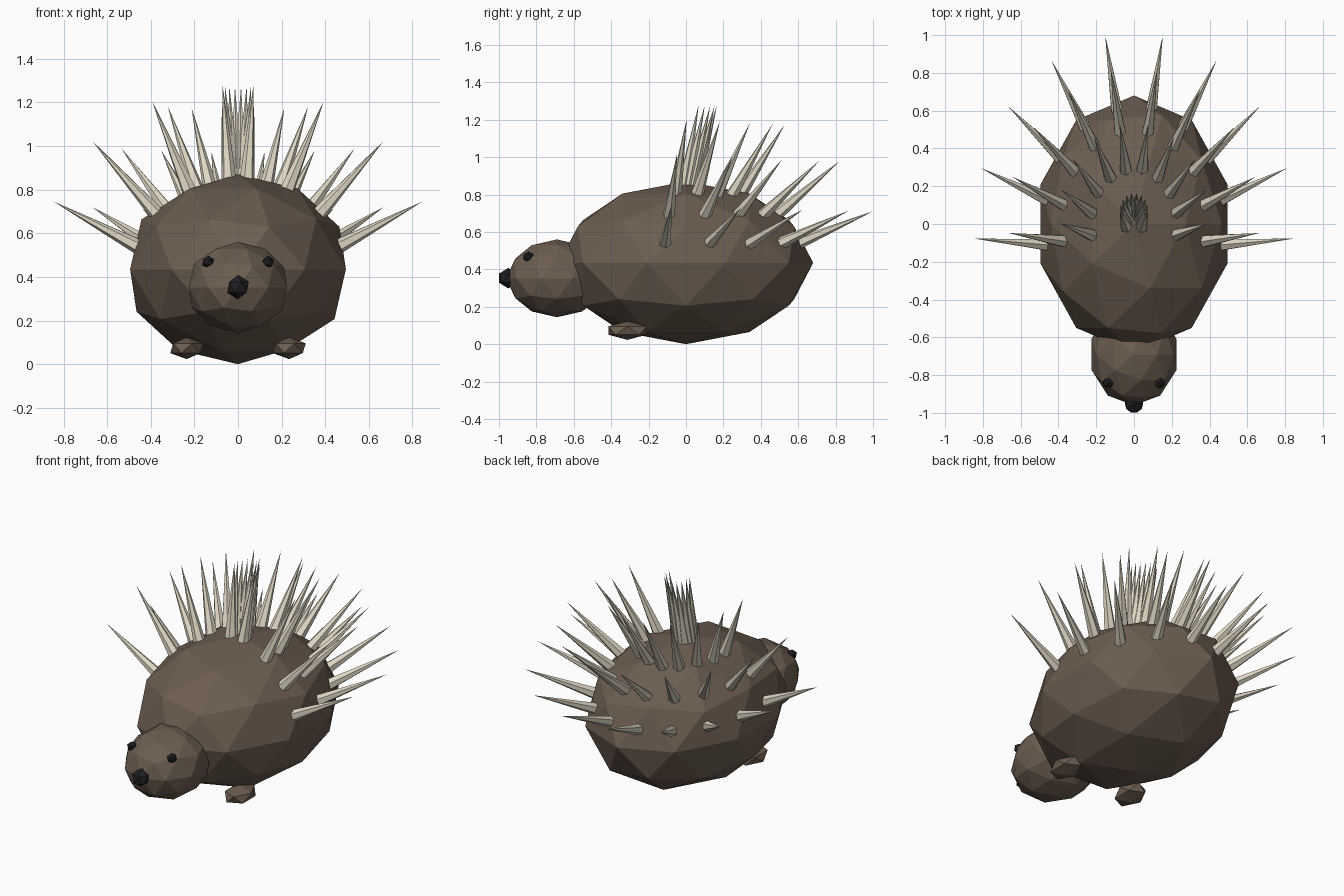
import bpy
from math import sin, cos, radians
from mathutils import Vector

if "Cube" in bpy.data.objects:
    bpy.data.objects.remove(bpy.data.objects["Cube"])


def material(name, rgb):
    m = bpy.data.materials.new(name)
    m.diffuse_color = (*rgb, 1)
    m.use_nodes = True
    m.node_tree.nodes["Principled BSDF"].inputs["Base Color"].default_value = m.diffuse_color
    return m


FUR = material("fur_brown", (0.15, 0.11, 0.08))
QUILL = material("quill_cream", (0.72, 0.67, 0.54))
DARK = material("dark", (0.015, 0.015, 0.018))


def ball(name, loc, scale, mat, subdivisions):
    bpy.ops.mesh.primitive_ico_sphere_add(subdivisions=subdivisions, radius=1, location=loc)
    ob = bpy.context.object
    ob.name = name
    ob.scale = scale
    ob.data.materials.append(mat)
    return ob


# Body, head and nose
ball("body", (0, 0, 0.435), (0.52, 0.68, 0.435), FUR, 2)
ball("head", (0, -0.69, 0.352), (0.236, 0.27, 0.208), FUR, 2)
ball("nose", (0, -0.95, 0.353), (0.055, 0.057, 0.055), DARK, 1)

# Eyes and front feet
for side, s in (("left", -1), ("right", 1)):
    ball(side + "_eye", (s * 0.137, -0.842, 0.467), (0.03, 0.03, 0.03), DARK, 1)
    ball(side + "_front_foot", (s * 0.235, -0.313, 0.073), (0.085, 0.12, 0.05), FUR, 1)

# Quills: four rings of ten over the back, swept up and rearward
LENGTH, SUNK, ROWS, COUNT = 0.42, 0.03, 4, 10
for row in range(ROWS):
    lat = radians(15 + 70 * row / (ROWS - 1))
    for k in range(COUNT):
        az = radians(-10 + 200 * k / (COUNT - 1))
        n = Vector((cos(lat) * cos(az), cos(lat) * sin(az), sin(lat)))
        root = Vector((0.50 * n.x, 0.65 * n.y, 0.435 + 0.435 * n.z))
        aim = (n + Vector((0, 0.25, 0.25))).normalized()
        total = LENGTH + SUNK
        bpy.ops.mesh.primitive_cone_add(
            vertices=6, radius1=0.035, radius2=0, depth=total,
            location=root + aim * (total / 2 - SUNK),
            rotation=aim.to_track_quat('Z', 'Y').to_euler())
        quill = bpy.context.object
        quill.name = f"quill_{row + 1}_{k + 1}"
        quill.data.materials.append(QUILL)
